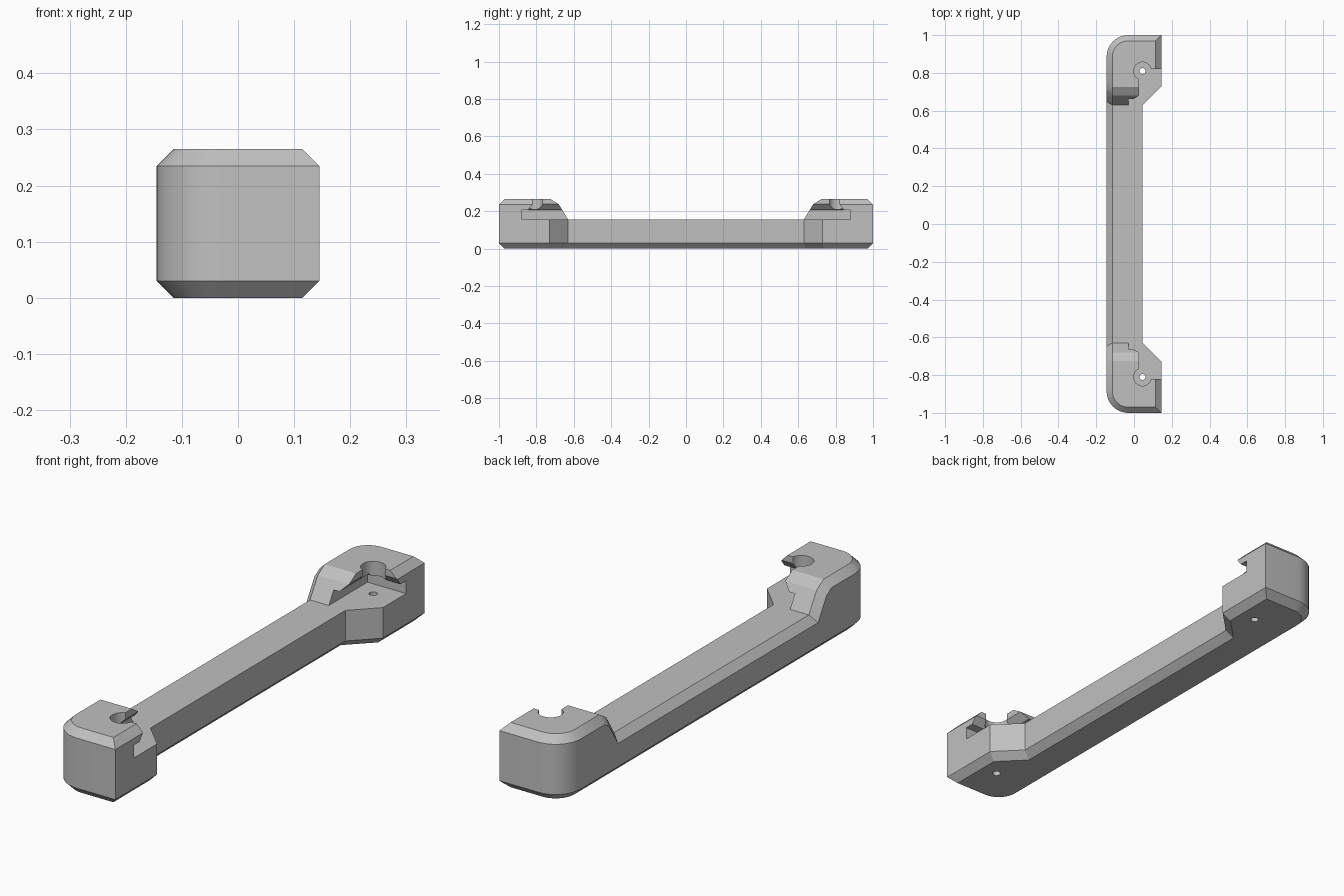
import bpy, bmesh, math

cube = bpy.data.objects.get("Cube")
if cube:
    bpy.data.objects.remove(cube, do_unlink=True)

# Single material
grey = bpy.data.materials.new("plain grey")
grey.use_nodes = True
COLOUR = (0.53, 0.53, 0.53, 1)
grey.diffuse_color = COLOUR
grey.node_tree.nodes["Principled BSDF"].inputs["Base Color"].default_value = COLOUR

HALF_W, CHAMFER, BAR_TOP, TOP = 0.145, 0.03, 0.155, 0.265


def add_object(name, bm):
    bmesh.ops.recalc_face_normals(bm, faces=bm.faces)
    mesh = bpy.data.meshes.new(name)
    bm.to_mesh(mesh)
    bm.free()
    mesh.materials.append(grey)
    obj = bpy.data.objects.new(name, mesh)
    bpy.context.collection.objects.link(obj)
    return obj


def loft(bm, rings):
    """Solid through matching rings of points, capped at both ends."""
    loops = [[bm.verts.new(p) for p in ring] for ring in rings]
    n = len(loops[0])
    for a, b in zip(loops, loops[1:]):
        for i in range(n):
            j = (i + 1) % n
            bm.faces.new((a[i], a[j], b[j], b[i]))
    bm.faces.new(loops[0])
    bm.faces.new(loops[-1])


def stack(name, layers, side=1):
    """Solid from (height, outline) layers, mirrored in y by side."""
    bm = bmesh.new()
    loft(bm, [[(x, side * y, z) for x, y in outline] for z, outline in layers])
    return add_object(name, bm)


def rect(x0, y0, x1, y1):
    return [(x0, y0), (x1, y0), (x1, y1), (x0, y1)]


def circle(cx, cy, r, n):
    return [(cx + r * math.cos(math.tau * i / n), cy + r * math.sin(math.tau * i / n))
            for i in range(n)]


# Handle: side profile swept across the width
half = [(1, 0), (1, TOP), (0.725, TOP), (0.68, 0.237), (0.63, BAR_TOP)]
profile = half + [(-y, z) for y, z in reversed(half)]
bm = bmesh.new()
loft(bm, [[(x, y, z) for y, z in profile] for x in (-HALF_W, HALF_W)])
bmesh.ops.recalc_face_normals(bm, faces=bm.faces)

# Rounded upright corners at the outer side
corners = [e for e in bm.edges
           if all(v.co.x < 0 for v in e.verts)
           and abs(e.verts[0].co.y - e.verts[1].co.y) < 0.001]
bmesh.ops.bevel(bm, geom=corners, offset=0.115, segments=10, profile=0.5,
                affect='EDGES', clamp_overlap=False)

# Chamfer wherever a wall meets a top, slope or bottom face
bm.normal_update()
rims = [e for e in bm.edges
        if sum(abs(f.normal.z) < 0.01 for f in e.link_faces) == 1]
bmesh.ops.bevel(bm, geom=rims, offset=CHAMFER, segments=1,
                affect='EDGES', clamp_overlap=False)
handle = add_object("handle", bm)

# Cutter for the narrow grip, flared to chamfer its lower edge
layers = []
for z, d in ((-0.01, 0.04), (CHAMFER, 0), (0.4, 0)):
    near, far = 0.045 - d, 0.3
    y_near = 0.63 + d * (math.sqrt(2) - 1)
    y_far = y_near + far - near
    layers.append((z, [(near, -y_near), (far, -y_far), (far, y_far), (near, y_near)]))
cutters = [stack("grip_cutter", layers)]

# Cutters for each end: slot, undercut pocket, bolt recess and screw hole
slot = rect(-0.03, 0.6, 0.3, 0.88)
pocket_low = rect(-0.005, 0.59, 0.31, 0.845)
pocket_high = rect(0.027, 0.59, 0.31, 0.82)
recess = circle(0.045, 0.81, 0.047, 32)
hole = circle(0.045, 0.81, 0.016, 20)
for side in (-1, 1):
    cutters += [
        stack("slot_cutter", [(BAR_TOP, slot), (0.207, slot)], side),
        stack("pocket_cutter", [(0.18, pocket_low), (0.205, pocket_low),
                                (0.238, pocket_high), (0.4, pocket_high)], side),
        stack("recess_cutter", [(0.185, recess), (0.41, recess)], side),
        stack("hole_cutter", [(-0.1, hole), (0.2, hole)], side),
    ]

bpy.ops.object.select_all(action='DESELECT')
handle.select_set(True)
bpy.context.view_layer.objects.active = handle
for cutter in cutters:
    cutter.hide_render = True
    mod = handle.modifiers.new("cut", 'BOOLEAN')
    mod.operation, mod.solver, mod.object = 'DIFFERENCE', 'EXACT', cutter
    bpy.ops.object.modifier_apply(modifier=mod.name)
    bpy.data.objects.remove(cutter, do_unlink=True)

bpy.ops.object.shade_smooth_by_angle(angle=math.radians(25))
